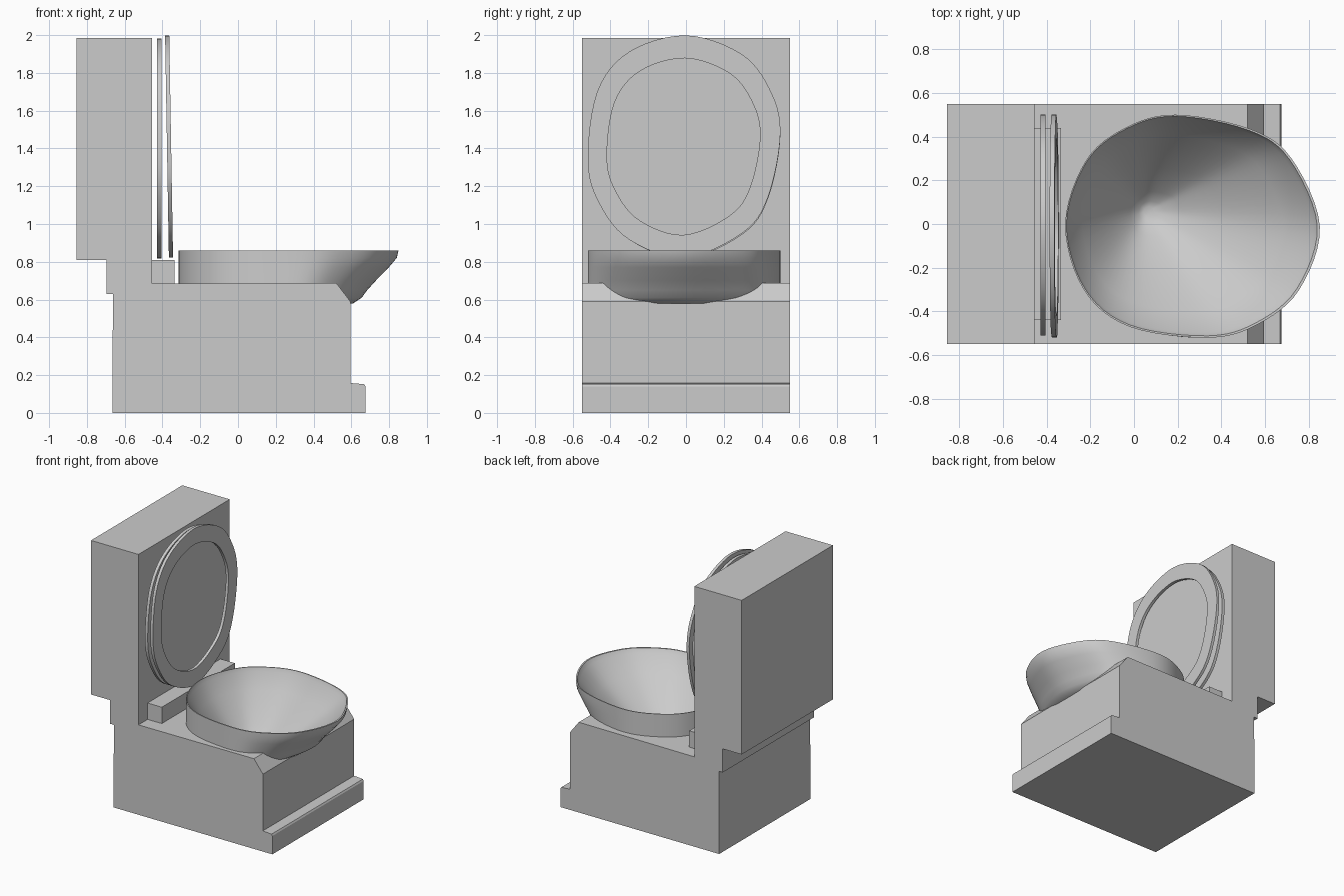
import bpy, bmesh
from mathutils import Vector

if "Cube" in bpy.data.objects:
    bpy.data.objects.remove(bpy.data.objects["Cube"])

# Bowl rim seen from above; the seat and lid reuse the same outline
RIM = [(-0.315, 0), (-0.22, 0.29), (-0.04, 0.44), (0.19, 0.50), (0.53, 0.435), (0.72, 0.3),
       (0.85, -0.01), (0.756, -0.3), (0.57, -0.457), (0.345, -0.52), (-0.02, -0.47), (-0.23, -0.3)]
DRAIN = Vector((0.06, 0.06))


def smooth_loop(pts, steps=6):
    """Closed Catmull-Rom curve through the points."""
    p = [Vector(q) for q in pts]
    n, out = len(p), []
    for i in range(n):
        a, b, c, d = p[i - 1], p[i], p[(i + 1) % n], p[(i + 2) % n]
        for k in range(steps):
            t = k / steps
            out.append(0.5 * (2 * b + (c - a) * t + (2 * a - 5 * b + 4 * c - d) * t * t
                              + (3 * b - a - 3 * c + d) * t ** 3))
    return out


OUTLINE = smooth_loop(RIM)


def make_object(name, bm, smooth=False):
    bmesh.ops.recalc_face_normals(bm, faces=bm.faces)
    me = bpy.data.meshes.new(name)
    bm.to_mesh(me)
    bm.free()
    ob = bpy.data.objects.new(name, me)
    bpy.context.collection.objects.link(ob)
    if smooth:
        bpy.ops.object.select_all(action='DESELECT')
        ob.select_set(True)
        bpy.context.view_layer.objects.active = ob
        bpy.ops.object.shade_smooth_by_angle(angle=0.6)
    return ob


def loft(name, rings, wrap=False, smooth=True):
    """Skin a list of rings; cap both ends, or join last to first."""
    bm = bmesh.new()
    vs = [[bm.verts.new(p) for p in r] for r in rings]
    pairs = list(zip(vs, vs[1:]))
    if wrap:
        pairs.append((vs[-1], vs[0]))
    else:
        bm.faces.new(vs[0])
        bm.faces.new(vs[-1])
    for a, b in pairs:
        n = len(a)
        for i in range(n):
            j = (i + 1) % n
            bm.faces.new((a[i], a[j], b[j], b[i]))
    return make_object(name, bm, smooth)


def extrude_profile(name, profile, half_width):
    """Extrude an x-z profile across y."""
    return loft(name, [[(x, y, z) for x, z in profile] for y in (-half_width, half_width)],
                smooth=False)


def bowl_ring(z, front=1.0, scale=1.0):
    """Rim outline with its front pulled in, scaled towards the drain."""
    ring = []
    for p in OUTLINE:
        q = Vector((0.2 + (p.x - 0.2) * front if p.x > 0.2 else p.x, p.y))
        q = DRAIN + (q - DRAIN) * scale
        ring.append((q.x, q.y, z))
    return ring


# Pedestal and tank in one side profile
body = extrude_profile("pedestal_and_tank", [
    (-0.665, 0), (0.675, 0), (0.675, 0.14), (0.668, 0.152), (0.595, 0.158), (0.595, 0.59),
    (0.52, 0.688), (-0.455, 0.685), (-0.455, 1.985), (-0.855, 1.985), (-0.855, 0.81),
    (-0.695, 0.81), (-0.695, 0.63), (-0.663, 0.63), (-0.663, 0.46)], 0.55)

# Hinge block
extrude_profile("hinge_block", [(-0.455, 0.685), (-0.335, 0.685), (-0.335, 0.81), (-0.455, 0.81)], 0.44)

# Bowl: outer wall with tapered front, then the conical inside
outer = [(0.575, 0.62, 0.9), (0.58, 0.63, 1), (0.61, 0.70, 1), (0.65, 0.745, 1), (0.70, 0.815, 1),
         (0.77, 0.92, 1), (0.82, 0.985, 1), (0.86, 1, 1)]
inner = [(0.86, 1, 0.985), (0.83, 1, 0.96), (0.72, 1, 0.79), (0.52, 1, 0.45), (0.40, 1, 0.2),
         (0.36, 1, 0.1), (0.35, 1, 0.04)]
loft("bowl", [bowl_ring(0.32, 1, 0.12)] + [bowl_ring(*r) for r in outer + inner])

# Hole in the pedestal for the bowl
cutter = loft("bowl_hole_cutter", [bowl_ring(0.33, 1, 0.11), bowl_ring(0.40, 1, 0.21),
                                   bowl_ring(0.52, 1, 0.46), bowl_ring(0.72, 1, 0.80)], smooth=False)
cutter.hide_render = True
cutter.hide_viewport = True
cut = body.modifiers.new("bowl_hole", 'BOOLEAN')
cut.operation = 'DIFFERENCE'
cut.solver = 'EXACT'
cut.object = cutter


def upright_ring(x, scale=1.0, dy=0.0, dz=0.0, lean=0.0):
    """Rim outline stood upright in the y-z plane, optionally leaning back."""
    ring = []
    for p in OUTLINE:
        z = 1.41 + (0.2675 - p.x) * scale * 1.01
        ring.append((x - lean * (z - 1.41), p.y * scale + dy, z + dz))
    return ring


# Raised lid
loft("lid", [upright_ring(-0.428, 0.99, 0.005, -0.01), upright_ring(-0.405, 0.99, 0.005, -0.01)])

# Raised seat ring, leaning slightly
L = 0.017
loft("seat", [upright_ring(-0.376, 1, 0, 0, L), upright_ring(-0.354, 1, 0, 0, L),
              upright_ring(-0.354, 0.795, -0.005, 0, L), upright_ring(-0.376, 0.795, -0.005, 0, L)],
     wrap=True)
